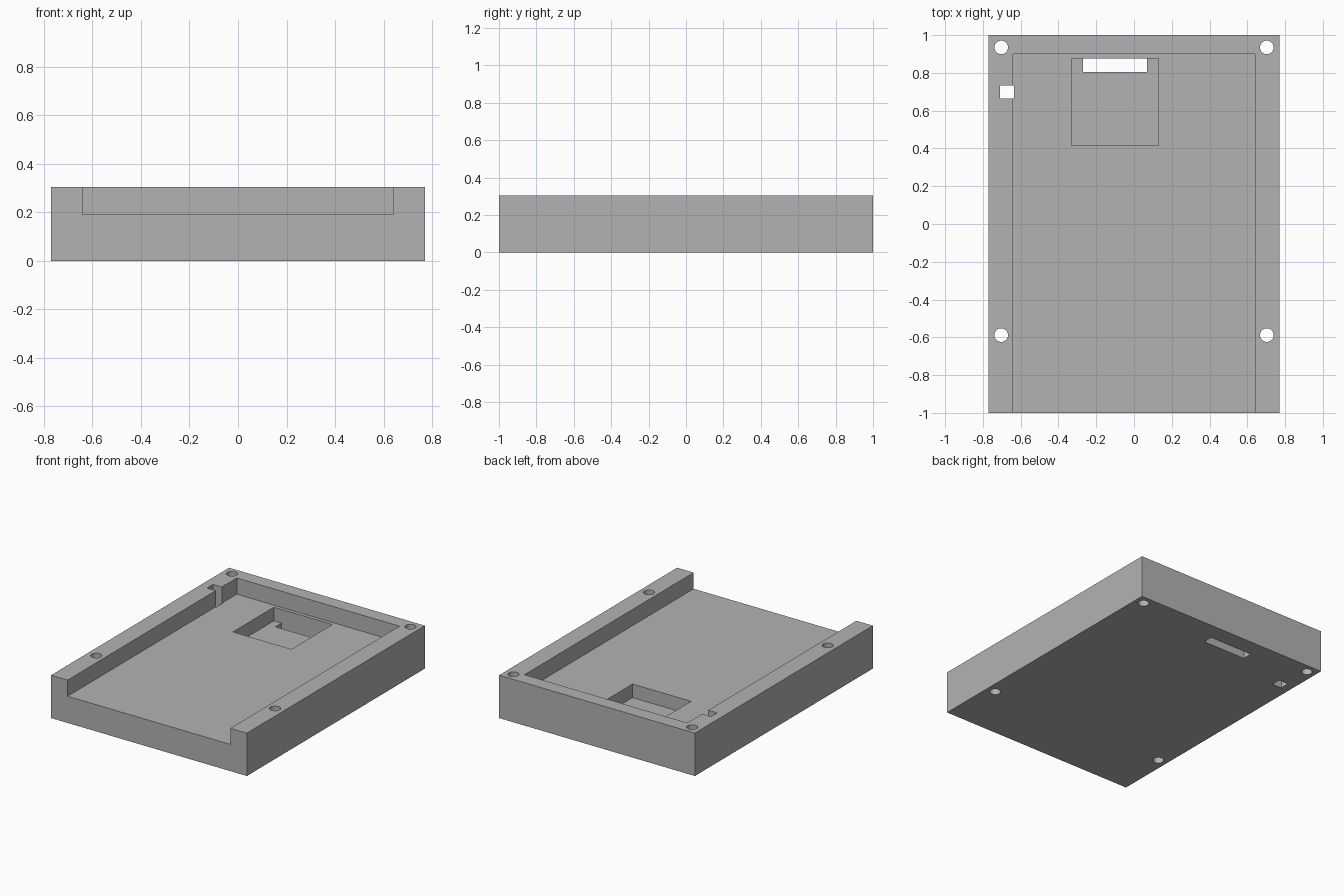
import bpy

if "Cube" in bpy.data.objects:
    bpy.data.objects.remove(bpy.data.objects["Cube"], do_unlink=True)

W, L, H = 0.77, 1.0, 0.305      # half width, half length, height
FLOOR, POCKET = 0.19, 0.093     # tray floor and pocket floor heights
OVER = 0.1                      # how far cutters pass through the body


def box(name, x, y, z):
    """Box spanning the given (low, high) ranges."""
    bpy.ops.mesh.primitive_cube_add(size=1)
    ob = bpy.context.object
    ob.name = name
    spans = (x, y, z)
    for v in ob.data.vertices:
        v.co = [(s[0] if c < 0 else s[1]) for c, s in zip(v.co, spans)]
    return ob


def hole(name, x, y, radius=0.036):
    bpy.ops.mesh.primitive_cylinder_add(vertices=32, radius=radius, depth=H + 2 * OVER,
                                        location=(x, y, H / 2))
    ob = bpy.context.object
    ob.name = name
    return ob


# Solid case
case = box("case_base", (-W, W), (-L, L), (0, H))

# Tray recess open at the front, pocket, slot through the pocket, cable notch
cutters = [
    box("tray_cutter", (-0.64, 0.64), (-L - OVER, 0.90), (FLOOR, H + OVER)),
    box("pocket_cutter", (-0.33, 0.13), (0.415, 0.875), (POCKET, H)),
    box("slot_cutter", (-0.27, 0.07), (0.805, 0.875), (-OVER, FLOOR - 0.02)),
    box("notch_cutter", (-0.71, -0.635), (0.665, 0.733), (-OVER, H + OVER)),
]

# Screw holes near the corners and along the side walls
for side in (-1, 1):
    for y in (0.935, -0.588):
        cutters.append(hole("screw_hole_cutter", side * 0.703, y))

# Cut every opening out of the case
bpy.ops.object.select_all(action="DESELECT")
bpy.context.view_layer.objects.active = case
case.select_set(True)
for cutter in cutters:
    mod = case.modifiers.new(cutter.name, "BOOLEAN")
    mod.operation = "DIFFERENCE"
    mod.solver = "EXACT"
    mod.object = cutter
    bpy.ops.object.modifier_apply(modifier=mod.name)
for cutter in cutters:
    bpy.data.objects.remove(cutter, do_unlink=True)

# Plain grey finish
grey = bpy.data.materials.new("light_grey")
grey.use_nodes = True
colour = (0.45, 0.45, 0.45, 1)
grey.diffuse_color = colour
grey.node_tree.nodes["Principled BSDF"].inputs["Base Color"].default_value = colour
case.data.materials.clear()
case.data.materials.append(grey)
bpy.ops.object.shade_smooth_by_angle()
